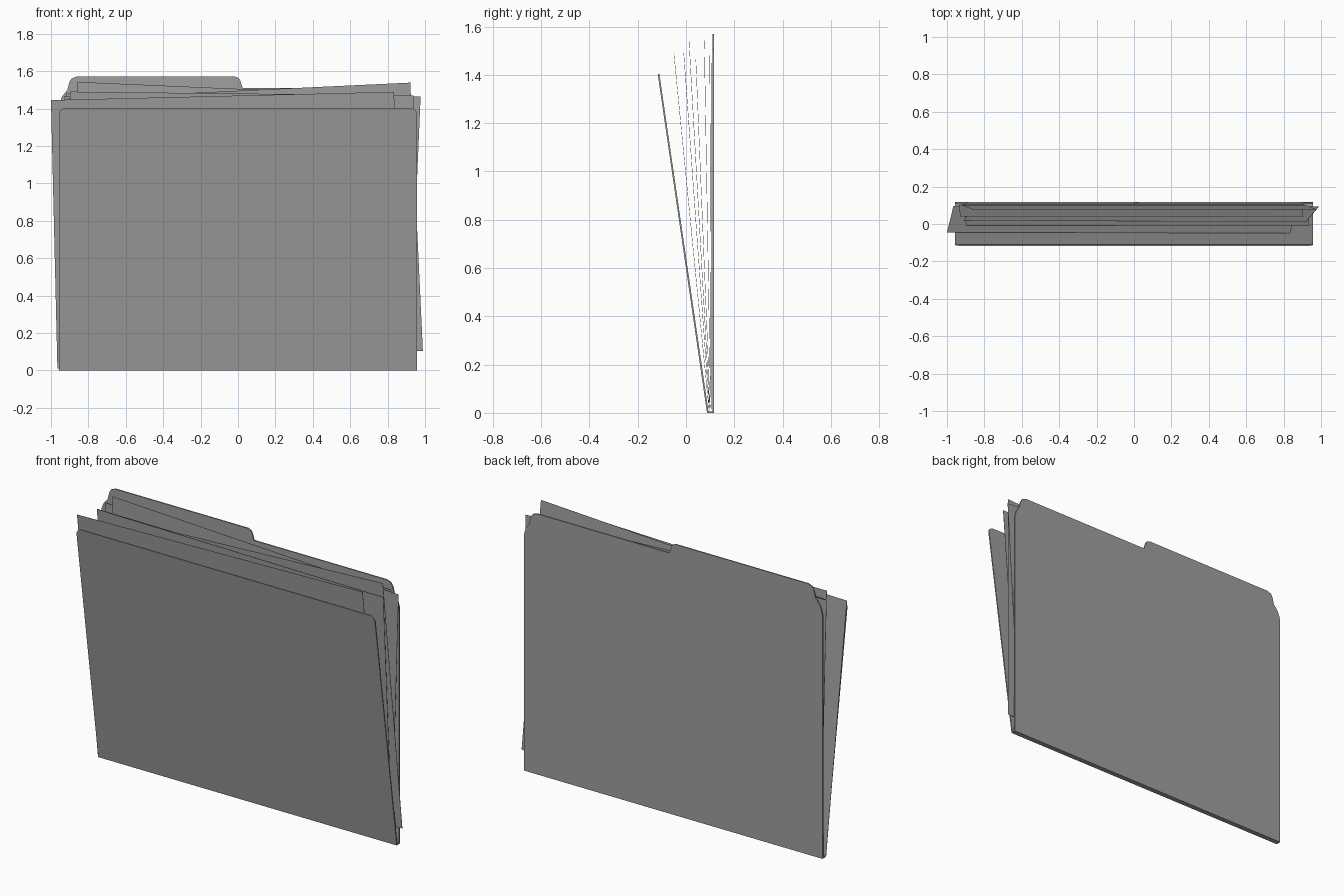
import bpy
import bmesh
from math import sin, cos, pi
from mathutils import Vector

cube = bpy.data.objects.get("Cube")
if cube:
    bpy.data.objects.remove(cube, do_unlink=True)

grey = bpy.data.materials.new("plain grey")
grey.use_nodes = True
colour = (0.35, 0.35, 0.35, 1)
grey.diffuse_color = colour
grey.node_tree.nodes["Principled BSDF"].inputs["Base Color"].default_value = colour


def panel(name, outline, y_bottom, y_top, thickness):
    """Thin plate from an x-z outline, leaning from y_bottom at z=0 to y_top at its top."""
    height = max(z for x, z in outline)
    bm = bmesh.new()
    face = bm.faces.new([
        bm.verts.new((x, y_bottom + (y_top - y_bottom) * z / height, z))
        for x, z in outline])
    result = bmesh.ops.extrude_face_region(bm, geom=[face])
    verts = [v for v in result["geom"] if isinstance(v, bmesh.types.BMVert)]
    bmesh.ops.translate(bm, verts=verts, vec=(0, thickness, 0))
    bmesh.ops.recalc_face_normals(bm, faces=bm.faces)
    mesh = bpy.data.meshes.new(name)
    bm.to_mesh(mesh)
    bm.free()
    mesh.materials.append(grey)
    obj = bpy.data.objects.new(name, mesh)
    bpy.context.collection.objects.link(obj)
    return obj


def arc(cx, cz, radius, start, end, steps=4):
    return [(cx + radius * cos(start + (end - start) * i / steps),
             cz + radius * sin(start + (end - start) * i / steps))
            for i in range(steps + 1)]


LEFT, RIGHT = 0.957, -0.957

# Front cover with rounded upper corners
r = 0.035
front = [(RIGHT, 0), (LEFT, 0)]
front += arc(LEFT - r, 1.403 - r, r, 0, pi / 2)
front += arc(RIGHT + r, 1.403 - r, r, pi / 2, pi)
panel("front_cover", front, 0.087, -0.117, 0.007)

# Back cover with a raised index tab and shaped shoulders
back = [(RIGHT, 0), (LEFT, 0), (LEFT, 1.37), (0.945, 1.41), (0.925, 1.44),
        (0.915, 1.48), (0.90, 1.502), (0.875, 1.51),
        (0.025, 1.51), (0.012, 1.55), (0.003, 1.563), (-0.015, 1.57),
        (-0.865, 1.57), (-0.89, 1.56), (-0.902, 1.54), (-0.912, 1.50),
        (-0.94, 1.465), (-0.95, 1.44), (RIGHT, 1.41)]
panel("back_cover", back, 0.109, 0.109, 0.008)

# Folded spine joining the covers
panel("spine", [(RIGHT, 0), (LEFT, 0), (LEFT, 0.006), (RIGHT, 0.006)],
      0.087, 0.087, 0.03)

# Loose sheets: upper corner on the model's right, tilt, lean at the top
WIDTH, HEIGHT = 1.835, 1.435
sheets = [
    (-1.0, 1.445, 0.024, -0.051),
    (-0.897, 1.49, -0.011, -0.01),
    (-0.912, 1.452, 0.047, 0.012),
    (-0.93, 1.463, -0.003, 0.04),
    (-0.857, 1.542, -0.043, 0.075),
    (-0.92, 1.48, -0.008, 0.098),
    (-0.92, 1.45, 0.0, 0.104),
]
for i, (x, z, tilt, y_top) in enumerate(sheets):
    corner = Vector((x, z))
    across = Vector((cos(tilt), sin(tilt))) * WIDTH
    down = Vector((sin(tilt), -cos(tilt))) * HEIGHT
    outline = [corner + down, corner + down + across, corner + across, corner]
    panel(f"paper_sheet_{i + 1}", [tuple(p) for p in outline],
          0.096 + 0.0014 * i, y_top, 0.0015)
